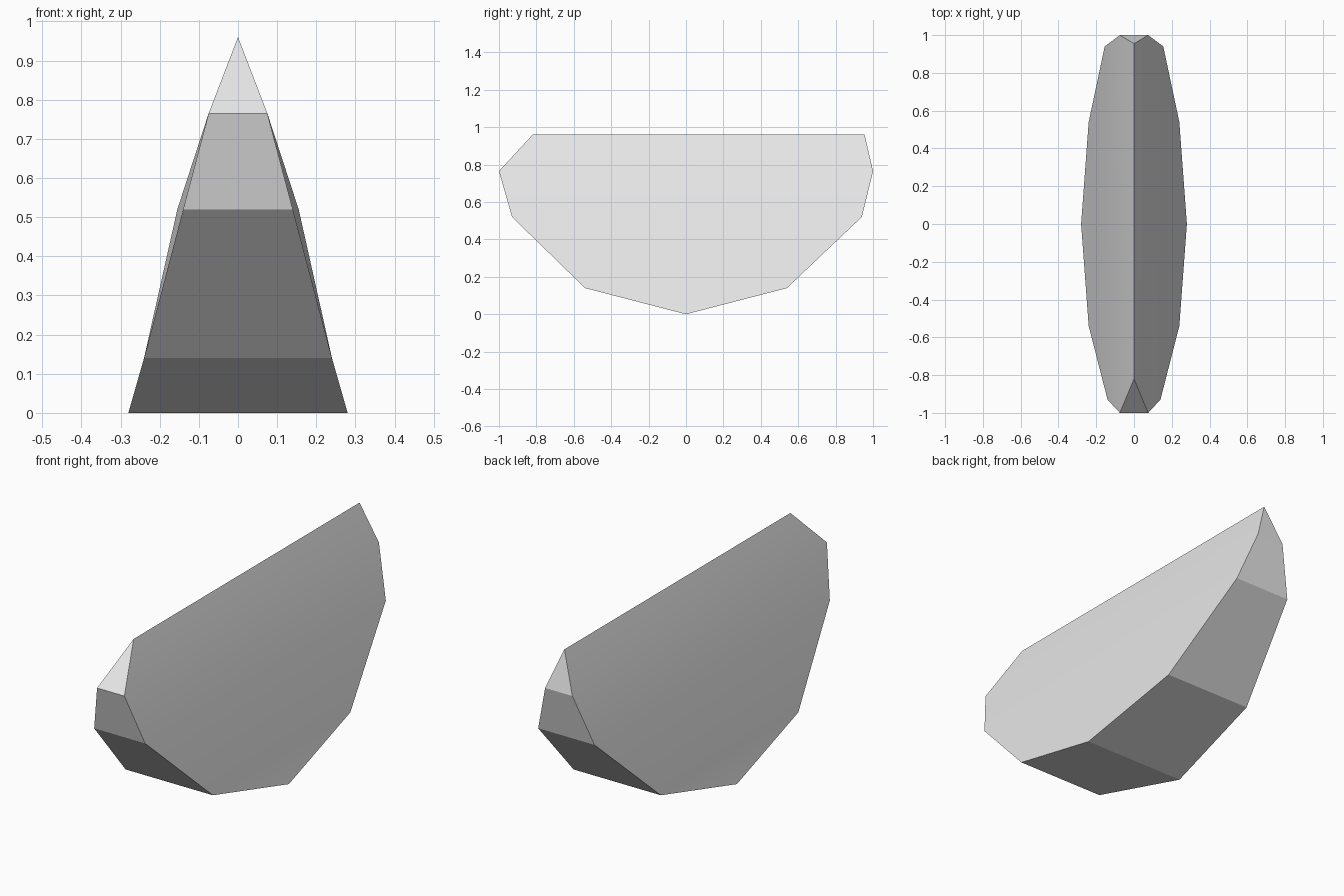
import bpy, bmesh, math

cube = bpy.data.objects.get("Cube")
if cube:
    bpy.data.objects.remove(cube)

# One pale stone colour
stone = bpy.data.materials.new("light_grey")
stone.use_nodes = True
grey = (0.8, 0.8, 0.8, 1)
stone.diffuse_color = grey
stone.node_tree.nodes["Principled BSDF"].inputs["Base Color"].default_value = grey

# Half outlines from the ridge down to the keel: y, z, half width
front = [(-0.82, 0.96, 0), (-1, 0.765, 0.075), (-0.93, 0.52, 0.14), (-0.54, 0.14, 0.24)]
back = [(0.955, 0.96, 0), (1, 0.765, 0.075), (0.94, 0.52, 0.155), (0.54, 0.14, 0.24)]
keel = (0, 0, 0.28)

bm = bmesh.new()


def pair(point):
    """Right and left vertex of one outline point, shared on the ridge."""
    y, z, w = point
    right = bm.verts.new((-w, y, z))
    return (right, bm.verts.new((w, y, z)) if w else right)


def face(*verts):
    bm.faces.new(list(dict.fromkeys(verts)))


f = [pair(p) for p in front]
b = [pair(p) for p in back]
k = pair(keel)

# Sloping sides, in bands from front to back
for s in (0, 1):
    for i in range(len(f) - 1):
        face(f[i][s], f[i + 1][s], b[i + 1][s], b[i][s])
    face(f[-1][s], k[s], b[-1][s])

# Faceted rim around the front, underside and back
rim = f + [k] + b[::-1]
for p, q in zip(rim, rim[1:]):
    face(p[0], p[1], q[1], q[0])

bmesh.ops.recalc_face_normals(bm, faces=bm.faces)
mesh = bpy.data.meshes.new("wedge_stone")
bm.to_mesh(mesh)
bm.free()
mesh.materials.append(stone)

wedge = bpy.data.objects.new("wedge_stone", mesh)
bpy.context.collection.objects.link(wedge)
bpy.ops.object.select_all(action='DESELECT')
wedge.select_set(True)
bpy.context.view_layer.objects.active = wedge
bpy.ops.object.shade_smooth_by_angle(angle=math.radians(15))
